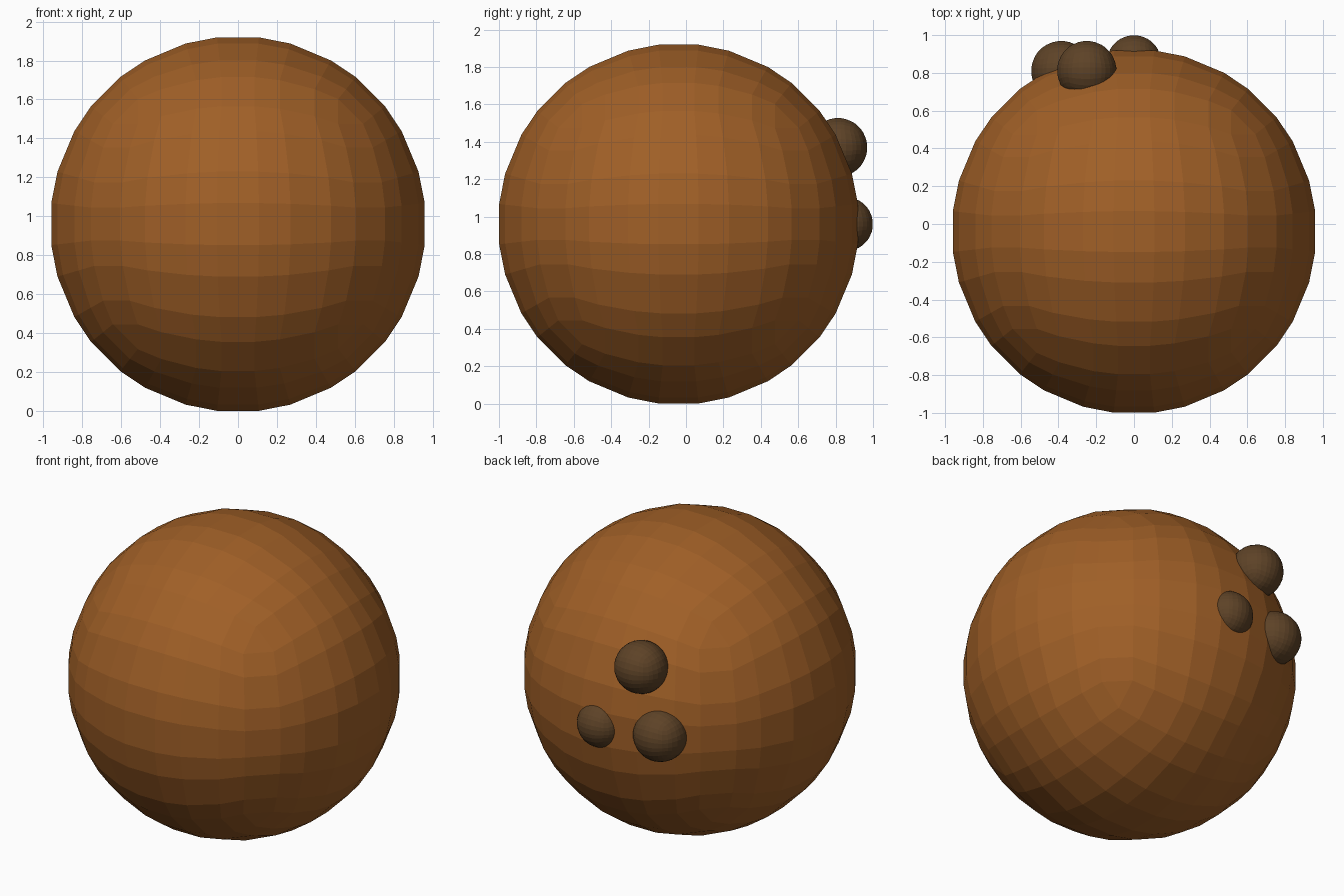
import bpy, bmesh
from math import tan, radians
from mathutils import Vector

if "Cube" in bpy.data.objects:
    bpy.data.objects.remove(bpy.data.objects["Cube"])


def material(name, rgb):
    m = bpy.data.materials.new(name)
    m.diffuse_color = (*rgb, 1)
    m.use_nodes = True
    m.node_tree.nodes["Principled BSDF"].inputs["Base Color"].default_value = m.diffuse_color
    return m


def faceted_ball(name, center, radius, mat):
    """Ball made from six 7x7 quad patches, joined by edge strips and corner triangles."""
    half = [6.4, 16.2, 29.6, 38.7]
    steps = [tan(radians(a)) for a in [-h for h in reversed(half)] + half]
    bm = bmesh.new()
    for axis in range(3):
        for side in (-1, 1):
            for u in steps:
                for v in steps:
                    d = Vector((0, 0, 0))
                    d[axis], d[(axis + 1) % 3], d[(axis + 2) % 3] = side, u, v
                    bm.verts.new(d.normalized() * radius)
    bmesh.ops.convex_hull(bm, input=bm.verts[:])
    bmesh.ops.join_triangles(bm, faces=bm.faces[:],
                             angle_face_threshold=0.08, angle_shape_threshold=3.1)
    bmesh.ops.recalc_face_normals(bm, faces=bm.faces[:])
    me = bpy.data.meshes.new(name)
    bm.to_mesh(me)
    bm.free()
    me.materials.append(mat)
    ob = bpy.data.objects.new(name, me)
    ob.location = center
    bpy.context.collection.objects.link(ob)
    return ob


shell_brown = material("shell_brown", (0.35, 0.115, 0.02))
dark_brown = material("dark_brown", (0.11, 0.055, 0.02))

# Round nut shell
faceted_ball("shell", (0, -0.04, 0.96), 0.971, shell_brown)

# Three dark knobs on the back
knobs = [((-0.25, 0.812, 1.37), 0.158),
         ((-0.385, 0.81, 0.97), 0.16),
         ((0, 0.855, 0.96), 0.145)]
for i, (center, radius) in enumerate(knobs, 1):
    faceted_ball(f"knob_{i}", center, radius, dark_brown)
